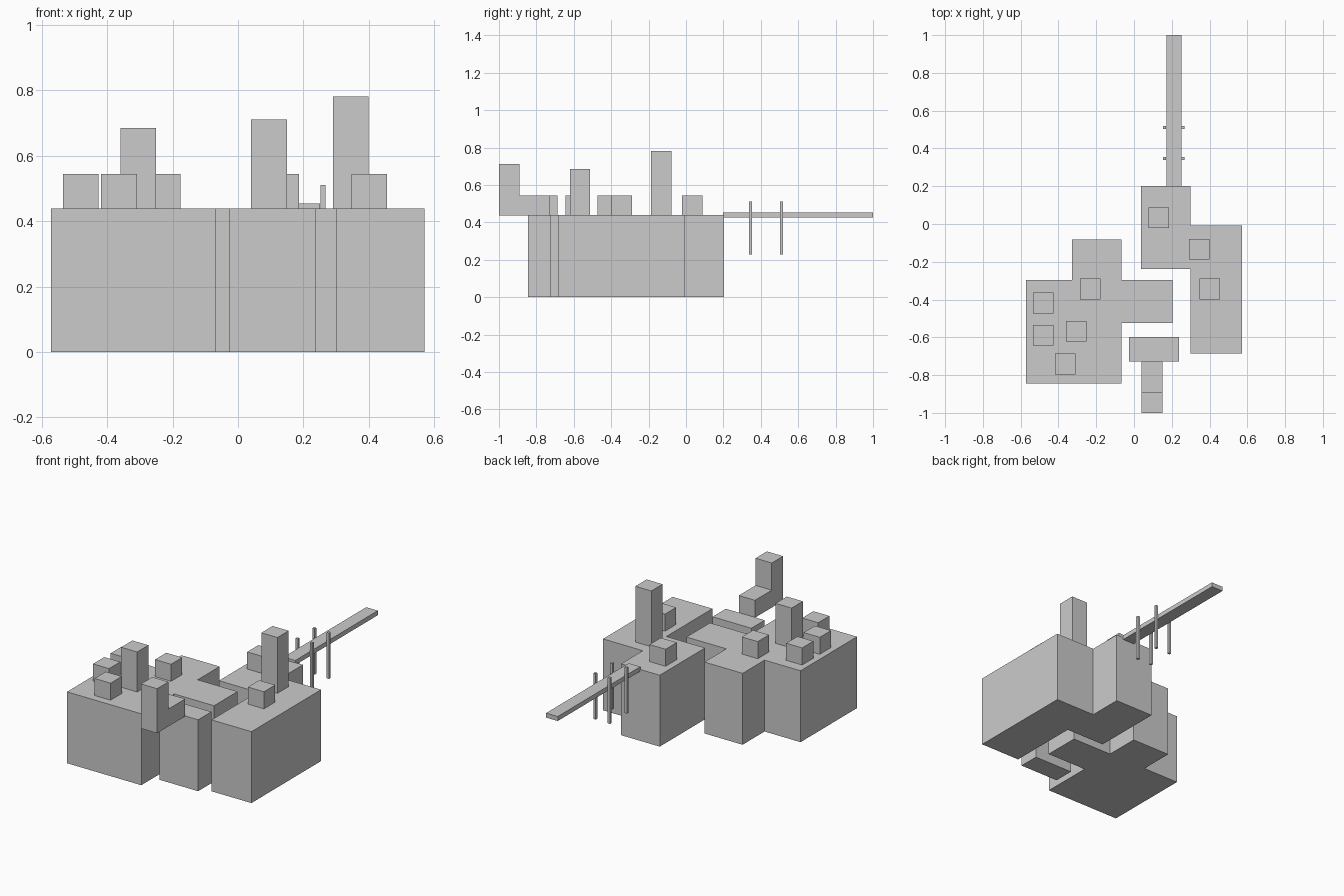
import bpy, bmesh

if "Cube" in bpy.data.objects:
    bpy.data.objects.remove(bpy.data.objects["Cube"])

TOP = 0.439  # height of the main landmasses


def extrude(name, outline, z0, z1):
    """Flat outline (counter-clockwise) pulled up into a solid."""
    bm = bmesh.new()
    face = bm.faces.new([bm.verts.new((x, y, z0)) for x, y in outline])
    res = bmesh.ops.extrude_face_region(bm, geom=[face])
    for v in res["geom"]:
        if isinstance(v, bmesh.types.BMVert):
            v.co.z = z1
    bmesh.ops.recalc_face_normals(bm, faces=bm.faces)
    mesh = bpy.data.meshes.new(name)
    bm.to_mesh(mesh)
    bm.free()
    obj = bpy.data.objects.new(name, mesh)
    bpy.context.collection.objects.link(obj)
    return obj


def box(name, x0, x1, y0, y1, z0, z1):
    return extrude(name, [(x0, y0), (x1, y0), (x1, y1), (x0, y1)], z0, z1)


# Large platforms
extrude("left_platform", [
    (-0.572, -0.844), (-0.067, -0.844), (-0.067, -0.524), (0.204, -0.524),
    (0.204, -0.296), (-0.067, -0.296), (-0.067, -0.083), (-0.327, -0.083),
    (-0.327, -0.296), (-0.572, -0.296)], 0, TOP)
extrude("right_platform", [
    (0.30, -0.685), (0.571, -0.685), (0.571, -0.009), (0.30, -0.009),
    (0.30, 0.202), (0.037, 0.202), (0.037, -0.238), (0.30, -0.238)], 0, TOP)
box("middle_platform", -0.026, 0.238, -0.727, -0.598, 0, TOP)

# Small cubes and tall towers on the platforms: centre x, centre y, top z
H = 0.0545
blocks = [
    ("cube", -0.481, -0.418, 0.544), ("cube", -0.481, -0.589, 0.544),
    ("cube", -0.364, -0.741, 0.544), ("cube", -0.231, -0.344, 0.544),
    ("cube", 0.132, 0.033, 0.544), ("cube", 0.401, -0.344, 0.544),
    ("tower", -0.305, -0.567, 0.685), ("tower", 0.345, -0.133, 0.782),
]
for name, x, y, z in blocks:
    box(name, x - H, x + H, y - H, y + H, TOP, z)

# L-shaped overhanging block: side profile in (y, z), swept along x
step = extrude("overhang_step", [
    (-1.0, 0.437), (-0.727, 0.437), (-0.727, 0.544),
    (-0.89, 0.544), (-0.89, 0.711), (-1.0, 0.711)], 0.04, 0.15)
for v in step.data.vertices:
    v.co = v.co.zxy

# Pier with two pairs of posts
box("pier_deck", 0.172, 0.251, 0.198, 1.0, 0.426, 0.454)
for y in (0.346, 0.51):
    for x in (0.162, 0.26):
        box("pier_post", x - 0.008, x + 0.008, y - 0.008, y + 0.008, 0.229, 0.511)
